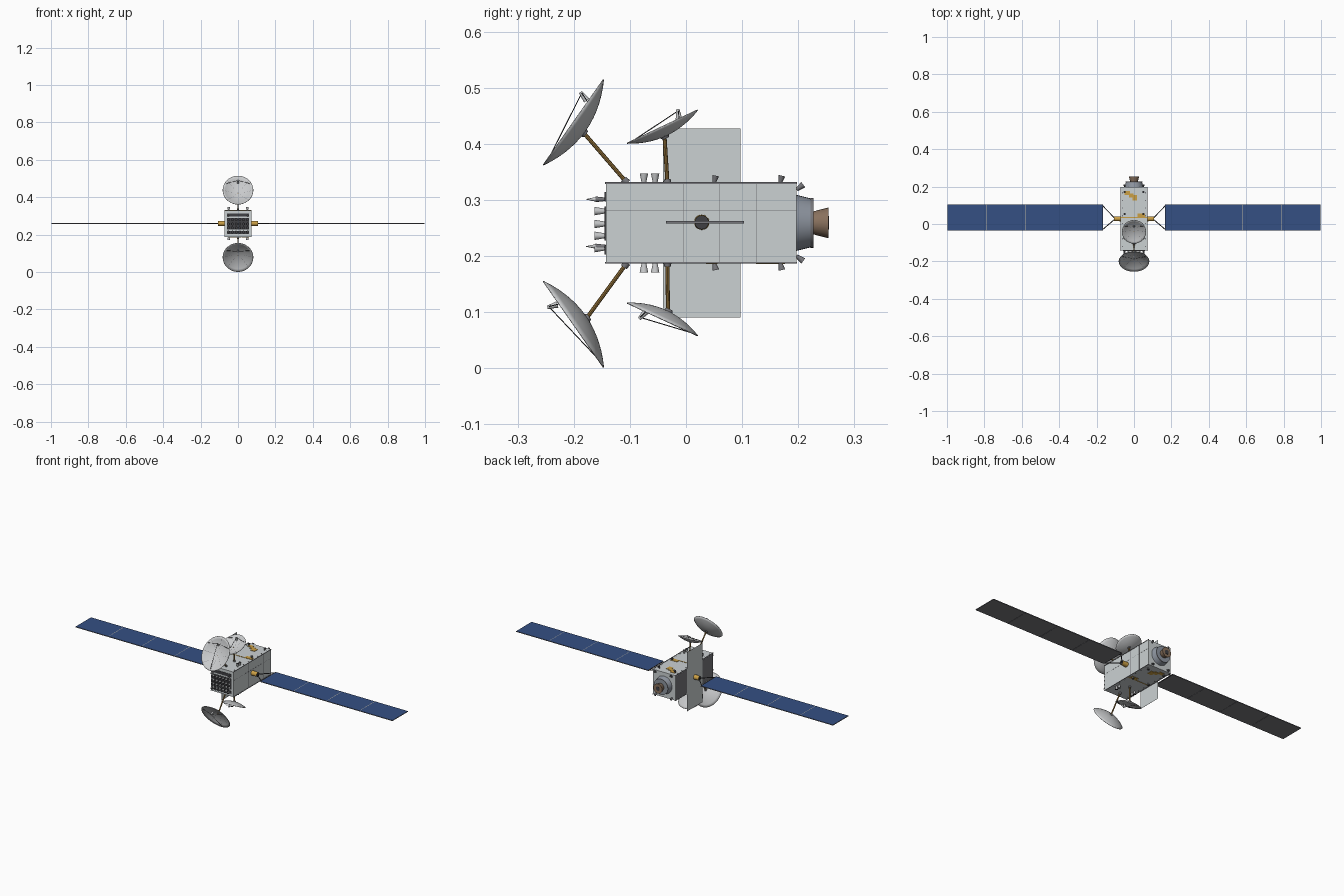
import bpy, bmesh, math
from mathutils import Vector, Matrix

if "Cube" in bpy.data.objects:
    bpy.data.objects.remove(bpy.data.objects["Cube"])


def material(name, r, g, b):
    m = bpy.data.materials.new(name)
    m.use_nodes = True
    m.diffuse_color = (r, g, b, 1)
    m.node_tree.nodes["Principled BSDF"].inputs["Base Color"].default_value = (r, g, b, 1)
    return m


GREY = material("light grey", 0.6, 0.64, 0.65)
WHITE = material("off white", 0.58, 0.59, 0.6)
STEEL = material("blue grey", 0.27, 0.3, 0.35)
DARK = material("charcoal", 0.05, 0.05, 0.056)
SLATE = material("slate grey", 0.185, 0.185, 0.2)
BLUE = material("cell blue", 0.035, 0.08, 0.23)
CREAM = material("cream", 0.55, 0.5, 0.38)
GOLD = material("gold", 0.6, 0.35, 0.06)
BRONZE = material("dark gold", 0.28, 0.16, 0.04)
BROWN = material("nozzle brown", 0.25, 0.165, 0.11)
made = []


def finish(name, bm, *mats):
    mesh = bpy.data.meshes.new(name)
    bm.normal_update()
    bm.to_mesh(mesh)
    bm.free()
    for m in mats:
        mesh.materials.append(m)
    ob = bpy.data.objects.new(name, mesh)
    bpy.context.scene.collection.objects.link(ob)
    made.append(ob)
    return ob


def box(name, lo, hi, mat, top=None):
    """Box between two corners; its upper face may have its own colour."""
    lo, hi = Vector(lo), Vector(hi)
    bm = bmesh.new()
    bmesh.ops.create_cube(bm, size=1, matrix=Matrix.Translation((lo + hi) / 2)
                          @ Matrix.Diagonal((*(hi - lo), 1)))
    bm.normal_update()
    if top:
        for f in bm.faces:
            f.material_index = int(f.normal.z > 0.5)
    return finish(name, bm, mat, top or mat)


def cone(name, a, b, r1, r2, mat, cap=None, sides=12):
    """Tapered rod from a to b; the cap at b may have its own colour."""
    a, b = Vector(a), Vector(b)
    d = b - a
    bm = bmesh.new()
    bmesh.ops.create_cone(bm, cap_ends=True, segments=sides, radius1=r1, radius2=r2, depth=d.length,
                          matrix=Matrix.Translation((a + b) / 2) @ d.to_track_quat('Z', 'Y').to_matrix().to_4x4())
    bm.normal_update()
    if cap:
        for f in bm.faces:
            f.material_index = int(f.normal.dot(d.normalized()) > 0.9)
    return finish(name, bm, mat, cap or mat)


def dish(name, a, b, half_width, depth, foot):
    """Shallow elliptical reflector whose rim runs from a to b in the (y, z) plane."""
    a, b = Vector((0, *a)), Vector((0, *b))
    half = (b - a).length / 2
    v = (b - a).normalized()
    n = Vector((1, 0, 0)).cross(v)
    base = (a + b) / 2 - n * depth

    def point(rho, deg):
        t = math.radians(deg)
        return base + Vector((half_width * rho * math.cos(t), 0, 0)) \
            + v * (half * rho * math.sin(t)) + n * (depth * rho * rho)

    # eight sectors, each starting with a narrow dark seam
    bm = bmesh.new()
    angles = [k * 45 + off for k in range(8) for off in (-0.5, 0.5, 9, 18, 27, 36)]
    segs, rings = len(angles), 7
    centre = bm.verts.new(base)
    prev = None
    for r in range(1, rings + 1):
        ring = [bm.verts.new(point(r / rings, t)) for t in angles]
        for i in range(segs):
            j = (i + 1) % segs
            corners = (prev[i], ring[i], ring[j], prev[j]) if prev else (centre, ring[i], ring[j])
            bm.faces.new(corners).material_index = int(i % 6 == 0)
        prev = ring
    ob = finish(name, bm, WHITE, SLATE, WHITE)
    mod = ob.modifiers.new("thickness", 'SOLIDIFY')
    mod.thickness = 0.002
    mod.material_offset = 2
    mod.material_offset_rim = 2
    # feed horn on three struts, and the mast behind
    feed = (a + b) / 2 + v * half * 0.55 + n * half * 0.18
    for k, deg in enumerate((270, 30, 150)):
        cone(f"{name}_strut_{k}", point(0.93, deg), feed, 0.0009, 0.0009, DARK, sides=6)
    cone(name + "_feed", feed + n * 0.003, feed - n * 0.015 - v * 0.006, 0.003, 0.006, WHITE, DARK)
    hub = base + v * half * -0.05
    foot = Vector((0, *foot))
    cone(name + "_mast", foot, hub, 0.0036, 0.0036, BRONZE, sides=8)
    cone(name + "_hub", hub - n * 0.006, hub, 0.006, 0.009, SLATE)
    cone(name + "_foot", foot, foot.lerp(hub, 0.08), 0.007, 0.006, SLATE)


# body
X, Y0, Y1, Z0, Z1, MID = 0.071, -0.143, 0.197, 0.188, 0.33, 0.259
box("body", (-X, Y0, Z0), (X, Y1, Z1), GREY)
for name, z in (("top", Z1), ("bottom", Z0)):
    for s in (-1, 1):
        box(f"{name}_edge_{s}", (s * X - 0.0015, Y0 - 0.001, z - 0.0015),
            (s * X + 0.0015, Y1 + 0.001, z + 0.0015), SLATE)

# side seams
for k, y in enumerate((-0.005, 0.06, 0.125)):
    box(f"side_seam_{k}", (X - 0.0005, y - 0.0005, Z0), (X + 0.0005, y + 0.0005, Z1), SLATE)
box("side_seam_long", (X - 0.0005, Y0, 0.28), (X + 0.0005, Y1, 0.281), SLATE)

# dark flank and radiator
box("flank_plate", (-X - 0.001, Y0 + 0.004, Z0 + 0.004), (-X, Y1 - 0.004, Z1 - 0.004), SLATE)
box("radiator_panel", (-0.0755, -0.041, 0.09), (-0.075, 0.097, 0.427), GREY)

# front dark bands with horn array
for k, (lo, hi) in enumerate(((0.203, 0.219), (0.228, 0.288), (0.297, 0.314))):
    box(f"front_band_{k}", (-0.06, Y0 - 0.002, lo), (0.06, Y0, hi), DARK)
for r, z in enumerate((0.214, 0.236, 0.257, 0.28)):
    for c in range(6):
        x = (c - 2.5) * 0.02
        cone(f"front_horn_{r}_{c}", (x, Y0, z), (x, Y0 - 0.02, z), 0.004, 0.0075, WHITE, DARK)
for x in (-0.052, 0.052):
    for z in (0.217, 0.301):
        cone(f"spike_base_{x}_{z}", (x, Y0, z), (x, Y0 - 0.018, z), 0.003, 0.005, SLATE)
        cone(f"spike_{x}_{z}", (x, Y0 - 0.018, z), (x, Y0 - 0.035, z), 0.004, 0.0005, WHITE)

# deck fittings, the same above and below
for name, z, d in (("top", Z1, 1), ("bottom", Z0, -1)):
    for x in (-0.05, 0.05):
        for y in (-0.075, -0.055):
            cone(f"{name}_horn_{x}_{y}", (x, y, z), (x, y, z + d * 0.017), 0.004, 0.0075, WHITE, DARK)
        for y in (0.05, 0.168):
            cone(f"{name}_thruster_{x}_{y}", (x, y, z), (x, y + 0.003, z + d * 0.013), 0.003, 0.006, SLATE, DARK)
        cone(f"{name}_corner_thruster_{x}", (x, Y1, z - d * 0.012), (x, Y1 + 0.012, z - d * 0.003),
             0.003, 0.006, SLATE, DARK)
    for k, (x, y, w, l) in enumerate(((-0.036, 0.166, 0.014, 0.01), (-0.014, 0.152, 0.012, 0.011),
                                      (0.004, 0.14, 0.013, 0.015), (0.038, 0.046, 0.02, 0.01))):
        box(f"{name}_foil_{k}", (x - w, y - l, z - 0.002), (x + w, y + l, z + 0.002), GOLD)
    box(f"{name}_foil_line", (-X, 0.033, z - 0.0015), (X, 0.037, z + 0.0015), GOLD)
    for k in range(8):
        y = -0.12 + k * 0.041
        for x in (-0.062, 0.062):
            box(f"{name}_rivet_{k}_{x}", (x - 0.002, y - 0.003, z - 0.001), (x + 0.002, y + 0.003, z + 0.001), SLATE)

# main engine
cone("engine_skirt", (0, Y1, MID), (0, 0.224, MID), 0.05, 0.043, STEEL, sides=32)
cone("engine_ring", (0, 0.222, MID), (0, 0.227, MID), 0.0445, 0.0445, SLATE, STEEL, sides=32)
cone("engine_nozzle", (0, 0.225, MID), (0, 0.254, MID), 0.02, 0.0275, BROWN, sides=24)
cone("engine_throat", (0, 0.25, MID), (0, 0.2545, MID), 0.012, 0.012, DARK, sides=24)

# solar wings
WZ = 0.26
for side, s in (("left", 1), ("right", -1)):
    cone(f"{side}_boom", (s * X, 0.028, WZ), (s * 0.106, 0.028, WZ), 0.0135, 0.0125, GOLD, DARK, sides=20)
    for k, y in enumerate((-0.03, 0.098)):
        cone(f"{side}_yoke_{k}", (s * 0.1, 0.028, WZ), (s * 0.168, y, WZ), 0.0025, 0.0025, DARK, sides=8)
    box(f"{side}_yoke_bar", (min(s * 0.165, s * 0.169), -0.035, WZ - 0.002),
        (max(s * 0.165, s * 0.169), 0.103, WZ + 0.002), DARK)
    for k in range(4):
        x0, x1 = sorted((s * (0.167 + k * 0.20825), s * (0.3735 + k * 0.20825)))
        box(f"{side}_solar_panel_{k}", (x0, -0.036, WZ - 0.002), (x1, 0.103, WZ + 0.002), SLATE, BLUE)
        if k:
            h = s * (0.1661 + k * 0.20825)
            box(f"{side}_hinge_{k}", (h - 0.0012, -0.036, WZ - 0.001), (h + 0.0012, 0.103, WZ + 0.002), DARK, CREAM)

# dish antennas
dish("upper_front_dish", (-0.255, 0.363), (-0.148, 0.515), 0.081, 0.026, (-0.105, Z1))
dish("lower_front_dish", (-0.148, 0.001), (-0.255, 0.154), 0.081, 0.026, (-0.105, Z0))
dish("upper_small_dish", (-0.105, 0.402), (0.02, 0.461), 0.064, 0.017, (-0.033, Z1))
dish("lower_small_dish", (0.02, 0.057), (-0.105, 0.115), 0.064, 0.017, (-0.033, Z0))

# smooth the round parts, keep hard edges
bpy.ops.object.select_all(action='DESELECT')
for ob in made:
    ob.select_set(True)
bpy.context.view_layer.objects.active = made[0]
bpy.ops.object.shade_smooth_by_angle(angle=math.radians(35))
